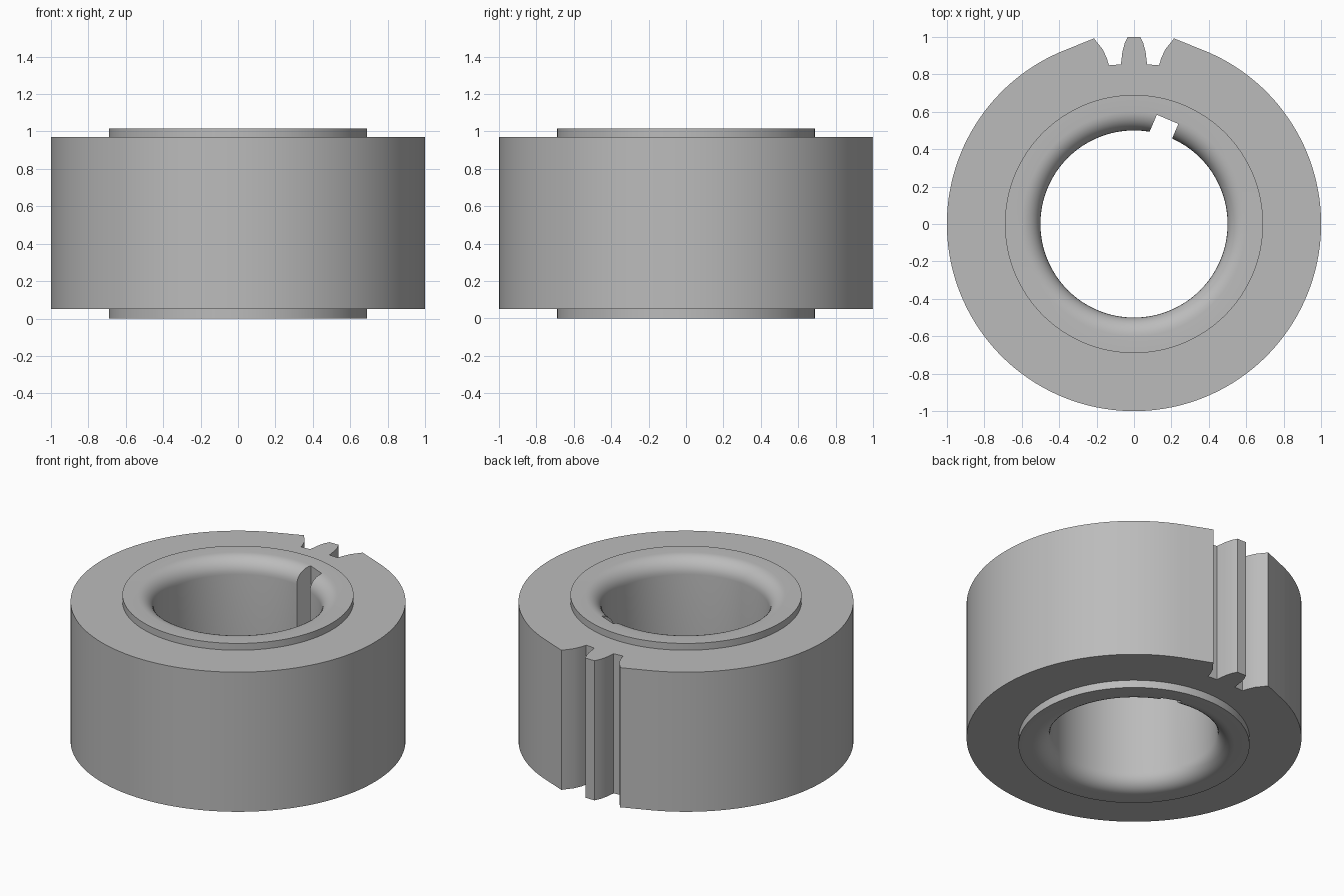
import bpy, bmesh, math

if "Cube" in bpy.data.objects:
    bpy.data.objects.remove(bpy.data.objects["Cube"], do_unlink=True)

STEPS = 128
BODY_LOW, BODY_HIGH = 0.05, 0.97
HUB_TOP, HUB_R, BORE_R, FILLET = 1.015, 0.69, 0.5, 0.1

steel = bpy.data.materials.new("plain grey metal")
steel.use_nodes = True
grey = (0.5, 0.5, 0.5, 1)
steel.diffuse_color = grey
steel.node_tree.nodes["Principled BSDF"].inputs["Base Color"].default_value = grey


def make_object(name, bm):
    bmesh.ops.recalc_face_normals(bm, faces=bm.faces)
    mesh = bpy.data.meshes.new(name)
    bm.to_mesh(mesh)
    bm.free()
    mesh.materials.append(steel)
    obj = bpy.data.objects.new(name, mesh)
    bpy.context.collection.objects.link(obj)
    return obj


def activate(obj):
    bpy.ops.object.select_all(action='DESELECT')
    obj.select_set(True)
    bpy.context.view_layer.objects.active = obj


def sweep_sections(name, sections):
    """Closed loop of closed cross-sections, joined by quads."""
    bm = bmesh.new()
    rings = [[bm.verts.new(p) for p in section] for section in sections]
    for i, ring in enumerate(rings):
        following = rings[(i + 1) % len(rings)]
        for j in range(len(ring)):
            k = (j + 1) % len(ring)
            bm.faces.new((ring[j], ring[k], following[k], following[j]))
    return make_object(name, bm)


# Outer body outline: one tooth between two gaps at the back, then a round rim
half_gap = [(0.033, 1.0), (0.05, 0.965), (0.062, 0.92), (0.07, 0.853),
            (0.134, 0.848), (0.145, 0.885), (0.165, 0.93), (0.214, 0.992)]
start = math.radians(23.5)
rim = []
for i in range(STEPS + 1):
    a = start + (2 * math.pi - 2 * start) * i / STEPS
    rim.append((math.sin(a), math.cos(a)))
outline = half_gap + rim + [(-x, y) for x, y in reversed(half_gap)]

sections = []
for x, y in outline:
    s = (HUB_R - 0.01) / math.hypot(x, y)
    sections.append([(x, y, BODY_LOW), (x, y, BODY_HIGH),
                     (x * s, y * s, BODY_HIGH), (x * s, y * s, BODY_LOW)])
body = sweep_sections("outer_body", sections)

# Hub sleeve: bore with rounded mouths at both ends
profile = [(HUB_R, 0), (HUB_R, HUB_TOP)]
arc = [i * math.pi / 16 for i in range(9)]
mouth = BORE_R + FILLET
profile += [(mouth - FILLET * math.sin(a),
             HUB_TOP - FILLET + FILLET * math.cos(a)) for a in arc]
profile += [(mouth - FILLET * math.cos(a),
             FILLET - FILLET * math.sin(a)) for a in arc]
sections = []
for i in range(STEPS):
    a = 2 * math.pi * i / STEPS
    sections.append([(r * math.cos(a), r * math.sin(a), z) for r, z in profile])
hub = sweep_sections("hub_sleeve", sections)

# Keyway: slanted slot cut through the bore wall
slot = [(0.122, 0.584), (0.237, 0.535), (0.159, 0.351), (0.044, 0.4)]
bm = bmesh.new()
base = bm.faces.new([bm.verts.new((x, y, -0.1)) for x, y in slot])
extruded = bmesh.ops.extrude_face_region(bm, geom=[base])
top = [v for v in extruded["geom"] if isinstance(v, bmesh.types.BMVert)]
bmesh.ops.translate(bm, verts=top, vec=(0, 0, HUB_TOP + 0.2))
cutter = make_object("keyway_cutter", bm)
cutter.hide_render = True

cut = hub.modifiers.new("keyway", 'BOOLEAN')
cut.operation = 'DIFFERENCE'
cut.solver = 'EXACT'
cut.object = cutter
activate(hub)
bpy.ops.object.modifier_apply(modifier=cut.name)
bpy.data.objects.remove(cutter, do_unlink=True)

# Smooth round walls, crisp rims and tooth corners
for obj in (body, hub):
    activate(obj)
    bpy.ops.object.shade_smooth_by_angle(angle=math.radians(25))
